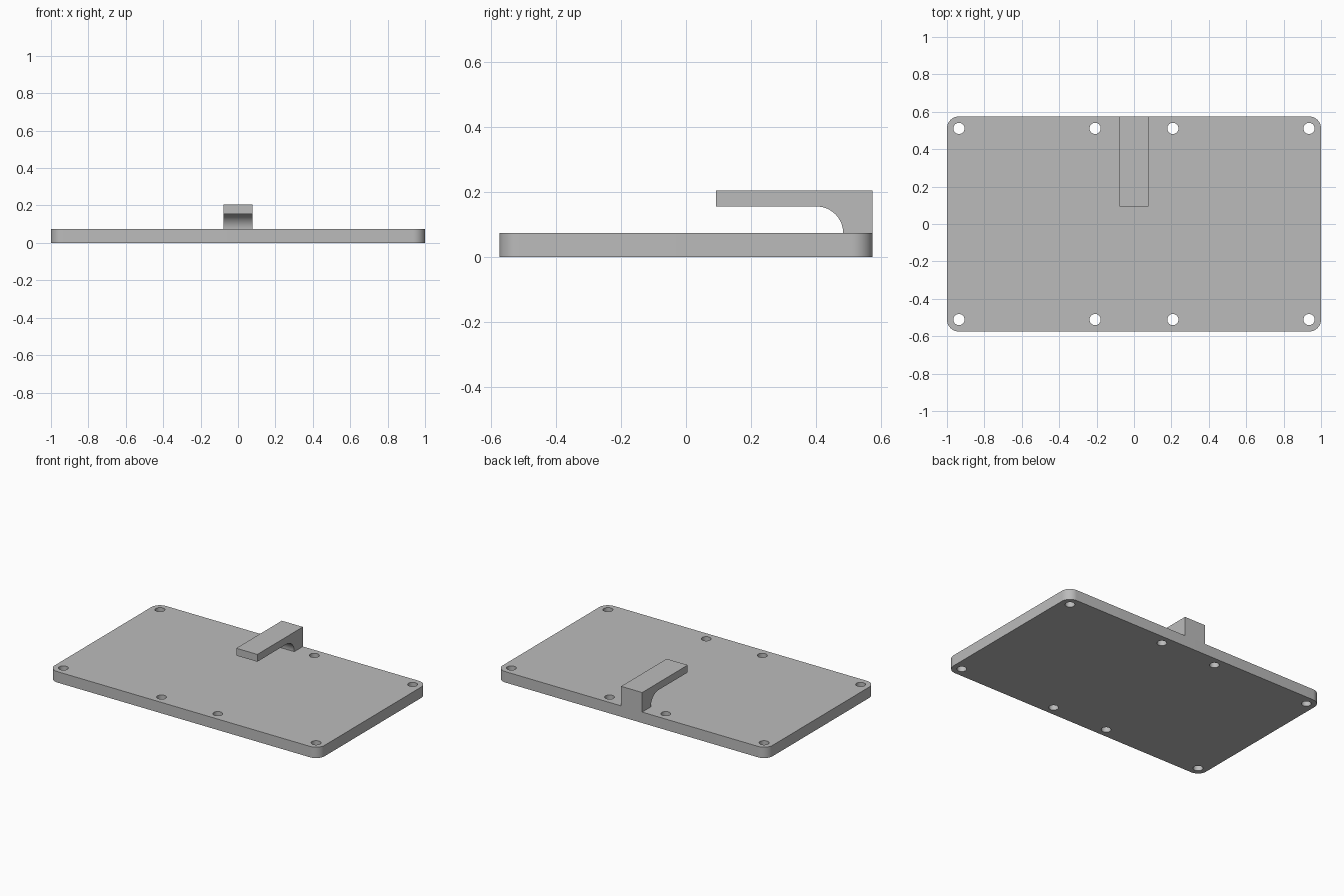
import bpy, bmesh, math
from mathutils import Vector

if "Cube" in bpy.data.objects:
    bpy.data.objects.remove(bpy.data.objects["Cube"])

HALF_X, HALF_Y, THICK = 1.0, 0.575, 0.073
CORNER_R, HOLE_R = 0.064, 0.03

grey = bpy.data.materials.new("plain grey")
grey.diffuse_color = (0.5, 0.5, 0.5, 1)
grey.use_nodes = True
grey.node_tree.nodes["Principled BSDF"].inputs["Base Color"].default_value = grey.diffuse_color


def arc(cx, cy, r, start, end, steps):
    """Points along a circular arc, angles in degrees."""
    return [(cx + r * math.cos(a), cy + r * math.sin(a))
            for a in (math.radians(start + (end - start) * i / steps)
                      for i in range(steps + 1))]


def prism(bm, points, depth):
    """Extrude a closed 3D outline along the depth vector."""
    face = bm.faces.new([bm.verts.new(p) for p in points])
    ext = bmesh.ops.extrude_face_region(bm, geom=[face], use_keep_orig=True)
    verts = [g for g in ext["geom"] if isinstance(g, bmesh.types.BMVert)]
    bmesh.ops.translate(bm, verts=verts, vec=Vector(depth))


def finish(bm, name):
    bmesh.ops.recalc_face_normals(bm, faces=bm.faces)
    mesh = bpy.data.meshes.new(name)
    bm.to_mesh(mesh)
    bm.free()
    mesh.materials.append(grey)
    obj = bpy.data.objects.new(name, mesh)
    bpy.context.collection.objects.link(obj)
    return obj


def select(obj):
    bpy.ops.object.select_all(action='DESELECT')
    obj.select_set(True)
    bpy.context.view_layer.objects.active = obj


# Base plate with rounded corners
outline = []
for sx, sy, start in ((1, 1, 0), (-1, 1, 90), (-1, -1, 180), (1, -1, 270)):
    outline += arc(sx * (HALF_X - CORNER_R), sy * (HALF_Y - CORNER_R),
                   CORNER_R, start, start + 90, 12)
bm = bmesh.new()
prism(bm, [(x, y, 0) for x, y in outline], (0, 0, THICK))
plate = finish(bm, "base_plate")

# Screw holes along both long edges
bm = bmesh.new()
for x in (-0.936, -0.208, 0.208, 0.936):
    for y in (-0.511, 0.511):
        ring = arc(x, y, HOLE_R, 0, 360, 32)[:-1]
        prism(bm, [(px, py, -0.05) for px, py in ring], (0, 0, THICK + 0.1))
cutter = finish(bm, "hole_cutter")
cutter.hide_render = True
mod = plate.modifiers.new("holes", 'BOOLEAN')
mod.operation = 'DIFFERENCE'
mod.solver = 'EXACT'
mod.object = cutter
select(plate)
bpy.ops.object.modifier_apply(modifier=mod.name)
bpy.data.objects.remove(cutter)

# Clip: side profile in y, z with a rounded inner corner
profile = [(HALF_Y, THICK), (HALF_Y, 0.204), (0.093, 0.204), (0.093, 0.155)]
profile += arc(0.402, THICK, 0.082, 90, 0, 16)
bm = bmesh.new()
prism(bm, [(-0.078, y, z) for y, z in profile], (0.156, 0, 0))
clip = finish(bm, "clip_arm")

for obj in (plate, clip):
    select(obj)
    bpy.ops.object.shade_smooth_by_angle(angle=math.radians(30))
